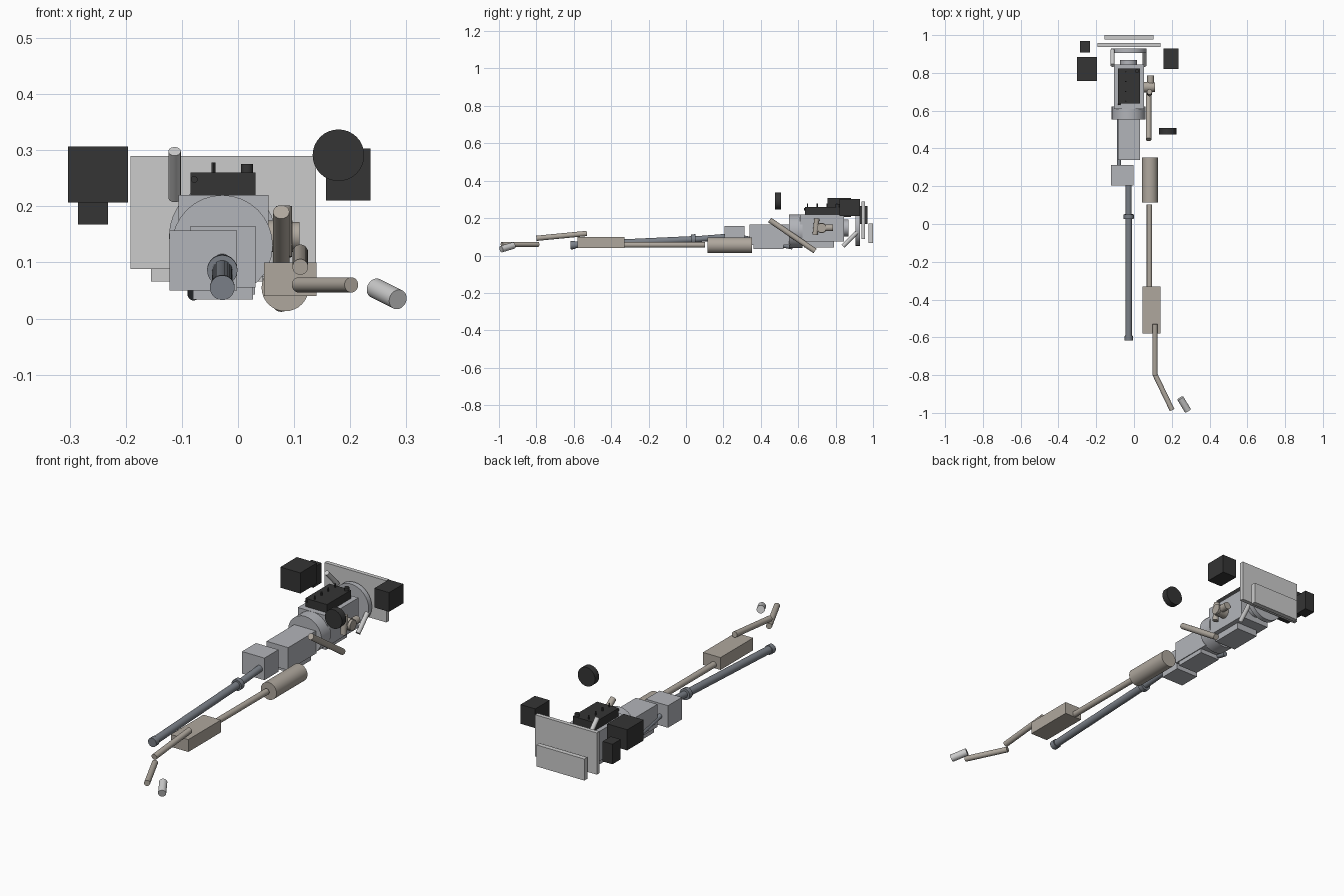
import bpy, math
from mathutils import Vector


def material(name, rgb):
    m = bpy.data.materials.new(name)
    m.diffuse_color = (*rgb, 1)
    return m


BLACK = material("black_plastic", (0.035, 0.035, 0.035))
PIPE = material("exhaust_metal", (0.43, 0.39, 0.34))
STEEL = material("shaft_steel", (0.20, 0.22, 0.25))
ALLOY = material("cast_alloy", (0.45, 0.46, 0.49))
TIP = material("bright_metal", (0.6, 0.6, 0.6))


def box(name, x, y, z, mat):
    """Box from (min, max) ranges."""
    bpy.ops.mesh.primitive_cube_add(size=1, location=[sum(r) / 2 for r in (x, y, z)])
    o = bpy.context.object
    o.name = name
    o.scale = [r[1] - r[0] for r in (x, y, z)]
    bpy.ops.object.transform_apply(location=False, rotation=False, scale=True)
    o.data.materials.append(mat)
    return o


def rod(name, a, b, r, mat, sides=32):
    """Cylinder between two points."""
    a, b = Vector(a), Vector(b)
    bpy.ops.mesh.primitive_cylinder_add(vertices=sides, radius=r, depth=(b - a).length,
                                        location=(a + b) / 2)
    o = bpy.context.object
    o.name = name
    o.rotation_euler = (b - a).to_track_quat('Z', 'Y').to_euler()
    o.data.materials.append(mat)
    bpy.ops.object.shade_smooth_by_angle(angle=math.radians(30))
    return o


CX = -0.028  # drivetrain centre line

# Engine, bell housing and sumps
box("engine_block", (-0.106, 0.054), (0.61, 0.845), (0.075, 0.22), ALLOY)
box("engine_oil_pan", (-0.085, 0.03), (0.63, 0.79), (0.043, 0.075), ALLOY)
rod("bell_housing", (CX, 0.552, 0.13), (CX, 0.622, 0.13), 0.09, ALLOY)
box("gearbox", (-0.085, 0.031), (0.34, 0.556), (0.055, 0.165), ALLOY)
box("gearbox_pan", (-0.08, 0.027), (0.36, 0.52), (0.034, 0.055), ALLOY)
box("transfer_case", (-0.122, -0.002), (0.205, 0.312), (0.05, 0.157), ALLOY)

# Engine top cover, injectors, filler cap, cover end plug
box("engine_cover", (-0.085, 0.031), (0.637, 0.822), (0.22, 0.26), BLACK)
for i in range(4):
    y = 0.65 + 0.052 * i
    rod(f"injector_{i + 1}", (-0.044, y, 0.255), (-0.044, y, 0.278), 0.0035, BLACK, 12)
rod("filler_cap", (0.016, 0.81, 0.26), (0.016, 0.81, 0.275), 0.011, BLACK, 20)
rod("cover_plug", (-0.078, 0.63, 0.248), (-0.078, 0.65, 0.248), 0.006, BLACK, 16)

# Crank pulley and cooling pack
rod("crank_pulley", (CX, 0.845, 0.147), (CX, 0.868, 0.147), 0.045, ALLOY)
rod("cooling_fan", (CX, 0.905, 0.147), (CX, 0.93, 0.147), 0.095, ALLOY)
box("radiator", (-0.192, 0.139), (0.937, 0.957), (0.088, 0.29), TIP)
box("front_cooler", (-0.155, 0.102), (0.977, 1.0), (0.066, 0.17), TIP)
rod("upper_hose", (-0.113, 0.84, 0.298), (-0.113, 0.92, 0.215), 0.011, TIP)
rod("lower_hose", (0.055, 0.84, 0.05), (0.055, 0.915, 0.125), 0.011, TIP)

# Loose black engine bay boxes and intake disc
box("battery", (-0.303, -0.196), (0.757, 0.883), (0.207, 0.307), BLACK)
box("fluid_tank", (-0.285, -0.232), (0.907, 0.97), (0.168, 0.265), BLACK)
box("air_filter_box", (0.157, 0.236), (0.82, 0.93), (0.21, 0.303), BLACK)
rod("brake_booster", (0.179, 0.475, 0.291), (0.179, 0.507, 0.291), 0.046, BLACK)

# Prop shafts with joints
J1, J2, J3 = (CX, 0.215, 0.1), (CX, 0.04, 0.086), (CX, -0.615, 0.056)
rod("rear_shaft_upper", J1, J2, 0.016, STEEL)
rod("rear_shaft_lower", J2, J3, 0.018, STEEL)
rod("centre_joint", (CX, 0.028, 0.086), (CX, 0.051, 0.087), 0.027, STEEL)
rod("rear_joint", (CX, -0.617, 0.055), (CX, -0.592, 0.056), 0.022, STEEL)
rod("front_shaft", (-0.079, 0.29, 0.1), (-0.079, 0.57, 0.043), 0.011, STEEL)

# Turbo and manifold
rod("turbo_housing", (0.05, 0.725, 0.147), (0.097, 0.725, 0.147), 0.028, PIPE)
rod("turbo_outlet", (0.097, 0.725, 0.147), (0.11, 0.725, 0.147), 0.025, PIPE)
rod("turbo_inlet", (0.088, 0.735, 0.148), (0.088, 0.785, 0.148), 0.018, PIPE)
rod("manifold_pipe", (0.082, 0.69, 0.11), (0.082, 0.70, 0.2), 0.014, PIPE)

# Exhaust line from front to tail
rod("downpipe", (0.077, 0.447, 0.19), (0.077, 0.69, 0.024), 0.0145, PIPE)
rod("catalyst", (0.084, 0.115, 0.055), (0.084, 0.352, 0.055), 0.042, PIPE)
rod("middle_pipe", (0.082, -0.335, 0.057), (0.082, 0.102, 0.057), 0.0145, PIPE)
box("muffler", (0.046, 0.14), (-0.58, -0.33), (0.04, 0.1), PIPE)
rod("tail_pipe_rise", (0.111, -0.53, 0.118), (0.111, -0.80, 0.092), 0.014, PIPE)
rod("tail_pipe_turn", (0.108, -0.79, 0.06), (0.202, -0.985, 0.06), 0.0135, PIPE)
rod("tail_pipe_tip", (0.245, -0.922, 0.054), (0.285, -0.988, 0.034), 0.018, TIP)
